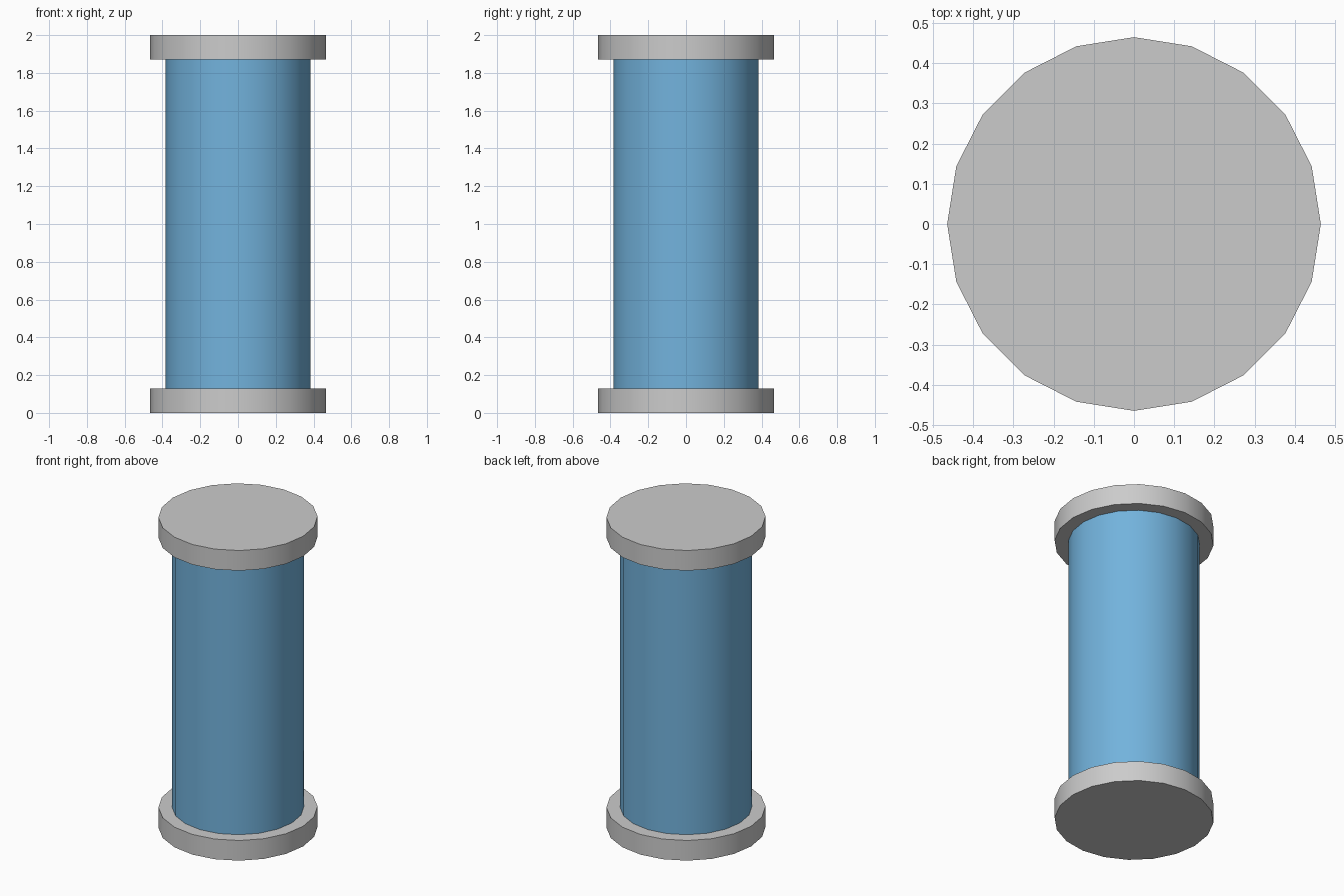
import bpy
import math

if "Cube" in bpy.data.objects:
    bpy.data.objects.remove(bpy.data.objects["Cube"])

SIDES = 20
CAP_R, TUBE_R = 0.465, 0.385
HEIGHT, CAP_H = 2.0, 0.13


def cylinder(name, radius, z0, z1):
    bpy.ops.mesh.primitive_cylinder_add(
        vertices=SIDES, radius=radius, depth=z1 - z0, location=(0, 0, (z0 + z1) / 2))
    obj = bpy.context.object
    obj.name = name
    bpy.ops.object.shade_smooth_by_angle(angle=math.radians(30))
    return obj


# End caps
cylinder("bottom_cap", CAP_R, 0, CAP_H)
cylinder("top_cap", CAP_R, HEIGHT - CAP_H, HEIGHT)

# Blue tube between the caps
tube = cylinder("tube", TUBE_R, CAP_H, HEIGHT - CAP_H)
blue = bpy.data.materials.new("blue")
blue.diffuse_color = (0.17, 0.45, 0.72, 1)
blue.use_nodes = True
blue.node_tree.nodes["Principled BSDF"].inputs["Base Color"].default_value = blue.diffuse_color
tube.data.materials.append(blue)
